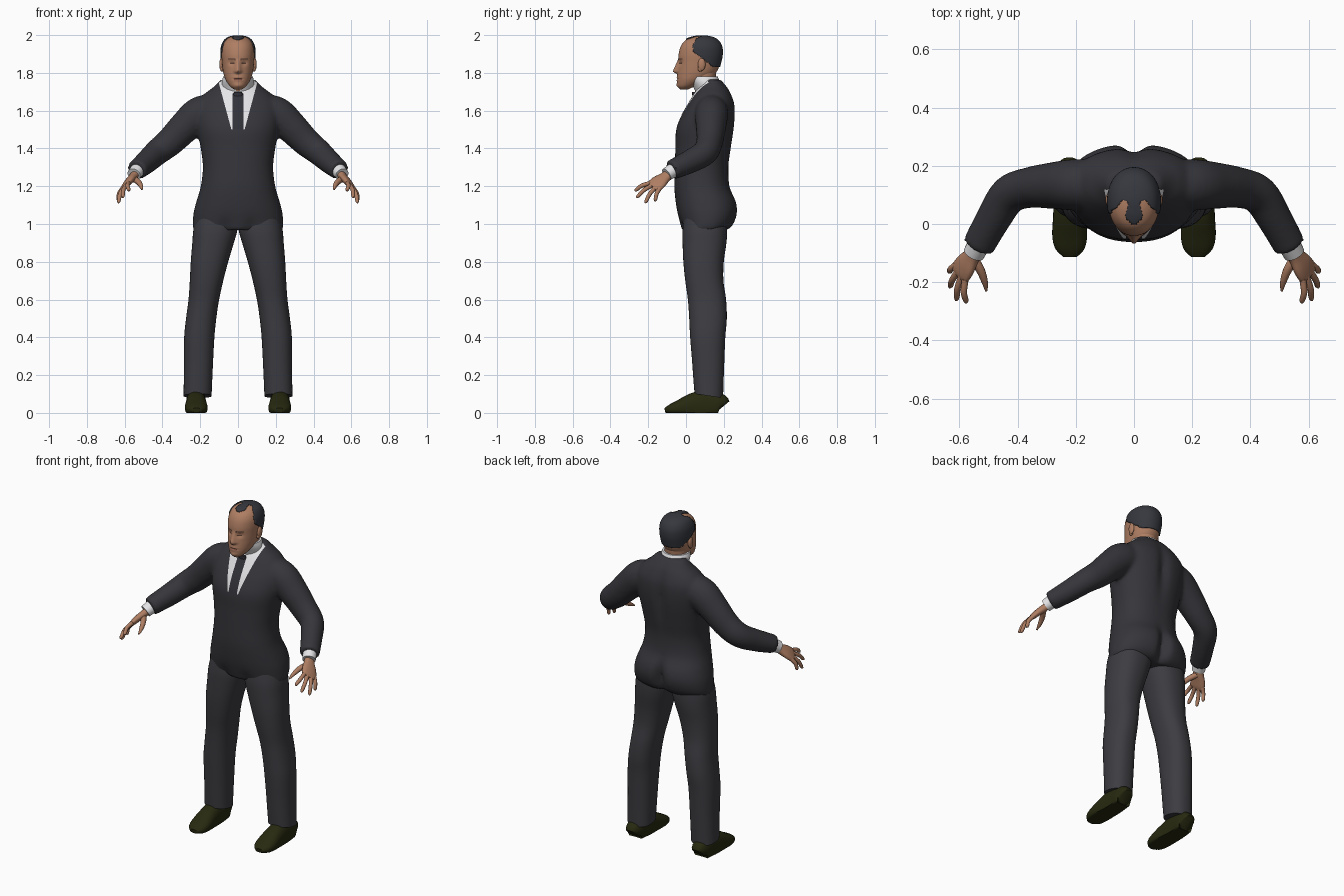
import bpy, bmesh, math
from mathutils import Vector, Matrix

if "Cube" in bpy.data.objects:
    bpy.data.objects.remove(bpy.data.objects["Cube"])

def mat(name, *c):
    m = bpy.data.materials.new(name)
    m.diffuse_color = (*c, 1)
    m.use_nodes = True
    m.node_tree.nodes["Principled BSDF"].inputs["Base Color"].default_value = m.diffuse_color
    return m

JACKET = mat("jacket charcoal", .036, .036, .043)
TROUSER = mat("trouser charcoal", .046, .046, .054)
WHITE = mat("shirt white", .80, .80, .82)
TIE = mat("tie dark", .030, .030, .040)
SKIN = mat("skin", .43, .21, .125)
LIPS = mat("lips", .28, .11, .075)
HAIR = mat("hair black", .036, .039, .048)
BROWN = mat("brow brown", .09, .045, .03)
SHOE = mat("shoe olive", .020, .022, .005)

def spline(secs, sub):
    """Catmull-Rom interpolation of section tuples."""
    out = []
    for i in range(len(secs) - 1):
        p = [secs[max(0, min(len(secs) - 1, i + k))] for k in (-1, 0, 1, 2)]
        for s in range(sub):
            t = s / sub
            out.append([.5 * (2*b + (c-a)*t + (2*a-5*b+4*c-d)*t*t + (3*b-a-3*c+d)*t**3)
                        for a, b, c, d in zip(*p)])
    return out + [list(secs[-1])]

def loft(bm, secs, n=32, sub=4, width=None, p=2.0):
    """Skin rings of (x, y, z, half width, half depth); width=None keeps rings level."""
    rows = spline(secs, sub)
    pts = [Vector(r[:3]) for r in rows]
    rings = []
    for i, r in enumerate(rows):
        u, v = Vector((1, 0, 0)), Vector((0, 1, 0))
        if width is not None:
            t = (pts[min(i + 1, len(pts) - 1)] - pts[max(i - 1, 0)]).normalized()
            u = Vector(width)
            u = (u - t * u.dot(t)).normalized()
            v = t.cross(u)
        ring = []
        for k in range(n):
            c, s = math.cos(k * math.tau / n), math.sin(k * math.tau / n)
            a = math.copysign(abs(c) ** (2 / p), c) * max(r[3], .001)
            b = math.copysign(abs(s) ** (2 / p), s) * max(r[4], .001)
            ring.append(bm.verts.new(pts[i] + u * a + v * b))
        rings.append(ring)
    for A, B in zip(rings, rings[1:]):
        for k in range(n):
            bm.faces.new((A[k], A[(k+1) % n], B[(k+1) % n], B[k]))
    bm.faces.new(rings[0][::-1])
    bm.faces.new(rings[-1])

def ball(bm, loc, size):
    bmesh.ops.create_uvsphere(bm, u_segments=20, v_segments=12, radius=1,
        matrix=Matrix.Translation(loc) @ Matrix.Diagonal((*size, 1)))

def finish(bm, name, mats, mirror=False, normals=True):
    if normals:
        bmesh.ops.recalc_face_normals(bm, faces=bm.faces)
    me = bpy.data.meshes.new(name)
    bm.to_mesh(me)
    bm.free()
    for m in mats:
        me.materials.append(m)
    me.polygons.foreach_set("use_smooth", [True] * len(me.polygons))
    me.set_sharp_from_angle(angle=math.radians(50))
    ob = bpy.data.objects.new(name, me)
    bpy.context.collection.objects.link(ob)
    if mirror:
        ob.modifiers.new("mirror", 'MIRROR').use_bisect_axis[0] = False
    return ob

def level(rows):
    """(z, half width, front y, back y) -> loft sections"""
    return [(0, (f + b) / 2, z, w, (b - f) / 2) for z, w, f, b in rows]

def bump(d, s):
    return math.exp(-(d / s) ** 2)

# Jacket: torso and sleeves fused into one skin
bm = bmesh.new()
loft(bm, level([(.968, .238, -.022, .222), (1.0, .24, -.03, .255), (1.06, .235, -.045, .275),
    (1.12, .22, -.055, .268), (1.2, .197, -.062, .232), (1.3, .186, -.06, .225),
    (1.4, .197, -.056, .24), (1.5, .215, -.052, .256), (1.58, .222, -.022, .262),
    (1.64, .212, .012, .258), (1.69, .175, .042, .24), (1.725, .13, .065, .22),
    (1.765, .092, .095, .185)]), 72, 6, p=2.25)
for v in bm.verts:
    if v.co.y > .12:    # seat cleft and spine groove
        seat = .05 * bump(v.co.z - 1.05, .09)
        spine = .02 * bump(v.co.z - 1.55, .15)
        v.co.y -= (seat + spine) * bump(v.co.x, .03)
    elif v.co.y < 0:    # pleat at the front of the hem
        v.co.y += .015 * bump(v.co.z - .97, .05) * bump(abs(v.co.x) - .07, .03)
ARM = [(.10, .135, 1.605, .085, .08), (.20, .135, 1.582, .094, .088), (.28, .132, 1.515, .085, .08),
       (.36, .125, 1.435, .076, .07), (.43, .10, 1.378, .069, .066), (.485, .015, 1.328, .062, .06),
       (.537, -.078, 1.285, .052, .056)]
for sx in (1, -1):
    loft(bm, [(s[0] * sx, *s[1:]) for s in ARM], 32, 5, width=(0, 0, 1))
raw = finish(bm, "jacket", [JACKET, WHITE, TIE])
rm = raw.modifiers.new("fuse", 'REMESH')
rm.mode, rm.voxel_size = 'VOXEL', .011
sm = raw.modifiers.new("soften", 'SMOOTH')
sm.factor, sm.iterations = .5, 5
fused = bpy.data.meshes.new_from_object(raw.evaluated_get(bpy.context.evaluated_depsgraph_get()))
bpy.data.objects.remove(raw)
bm = bmesh.new()
bm.from_mesh(fused)
# Cut the shirt opening and the tie into the jacket front
cuts = [((0, 0, z), (0, 0, 1)) for z in (1.5, 1.69)]
for sx in (1, -1):
    cuts += [((.035 * sx, 0, 1.5), (sx, 0, -.27)), ((.028 * sx, 0, 1.5), (1, 0, 0))]
for co, no in cuts:
    bmesh.ops.bisect_plane(bm, geom=bm.verts[:] + bm.edges[:] + bm.faces[:],
                           plane_co=co, plane_no=no, dist=1e-5)
for f in bm.faces:
    c = f.calc_center_median()
    f.material_index = 0
    if c.y < .12 and c.z > 1.5 and abs(c.x) < .035 + (c.z - 1.5) * .27:
        f.material_index = 2 if abs(c.x) < .028 and c.z < 1.69 else 1
finish(bm, "jacket", [JACKET, WHITE, TIE], normals=False)

# Shirt collar
bm = bmesh.new()
loft(bm, level([(1.62, .08, .075, .2), (1.70, .084, .05, .195), (1.75, .086, .025, .18),
                (1.78, .078, .012, .168)]), 40, 4)
finish(bm, "shirt_collar", [WHITE])

# Tie knot
bm = bmesh.new()
loft(bm, [(0, .047, 1.66, .027, .012), (0, .044, 1.698, .022, .012)], 16, 2, p=3)
finish(bm, "tie_knot", [TIE])

# Trouser legs: (z, inner x, outer x, front y, back y)
LEG = [(1.04, .0, .22, -.01, .215), (.97, .003, .236, -.018, .218), (.9, .022, .242, -.018, .214),
       (.8, .052, .25, -.014, .2), (.7, .078, .255, -.004, .198), (.6, .1, .262, .01, .212),
       (.5, .115, .275, .017, .216), (.4, .125, .285, .022, .208), (.25, .133, .286, .034, .202),
       (.09, .14, .288, .045, .196)]
bm = bmesh.new()
loft(bm, [((i + o) / 2, (f + b) / 2, z, (o - i) / 2, (b - f) / 2) for z, i, o, f, b in LEG],
     40, 4, p=2.3)
for v in bm.verts:      # hem drops toward the heel
    if v.co.z < .12:
        v.co.z += (.12 - v.co.y) * .15
finish(bm, "trouser_legs", [TROUSER], mirror=True)

# Shoes with flat soles
bm = bmesh.new()
loft(bm, [(.222, .192, .03, .035, .045), (.222, .175, .04, .05, .065), (.222, .1, .04, .053, .08),
          (.222, .03, .035, .056, .068), (.221, -.04, .025, .06, .042), (.22, -.085, .018, .05, .026),
          (.22, -.112, .014, .025, .012)], 28, 4, width=(1, 0, 0), p=2.4)
for v in bm.verts:
    v.co.z = max(v.co.z, 0)
finish(bm, "shoes", [SHOE], mirror=True)

# Shirt cuffs
bm = bmesh.new()
loft(bm, [(.525, -.055, 1.293, .04, .04), (.551, -.103, 1.262, .035, .037)], 24, 2, width=(0, 0, 1))
finish(bm, "shirt_cuffs", [WHITE], mirror=True)

# Hands: palm, four fingers and thumb
bm = bmesh.new()
W = Vector((.45, .8, -.4)).normalized()
K = Vector((.595, -.165, 1.203))
loft(bm, [(.54, -.085, 1.27, .026, .022), (.557, -.11, 1.248, .031, .021),
          (.578, -.14, 1.225, .043, .019), (*K, .045, .015), (.602, -.178, 1.194, .036, .009)],
     20, 4, width=W, p=2.3)
TIPS = [(.578, -.272, 1.177), (.612, -.263, 1.141), (.635, -.218, 1.112), (.637, -.165, 1.122)]
for i, tip in enumerate(TIPS):
    a, b = K + W * (-.033 + .022 * i), Vector(tip)
    m = a.lerp(b, .5) + Vector((.006, -.003, .006))
    loft(bm, [(*a, .012, .012), (*m, .011, .011), (*a.lerp(b, .88), .0095, .0095), (*b, .004, .004)],
         12, 4, width=W)
loft(bm, [(.553, -.118, 1.24, .017, .017), (.527, -.16, 1.222, .015, .015),
          (.513, -.2, 1.2, .011, .011), (.508, -.23, 1.182, .004, .004)], 12, 4, width=W)
finish(bm, "hands", [SKIN], mirror=True)

# Head with sockets, nose, lips and brows shaped by rule
HEAD = [(1.712, .02, -.03, .01), (1.73, .043, -.044, .05), (1.76, .064, -.047, .11),
        (1.79, .075, -.046, .15), (1.82, .081, -.043, .17), (1.86, .085, -.041, .182),
        (1.90, .088, -.039, .189), (1.94, .085, -.028, .186), (1.97, .07, -.006, .167),
        (1.988, .045, .03, .135), (1.996, .012, .07, .095)]

def front_shape(c):
    if c.y > .03:
        return 0
    ramp = max(0, min(1, (1.875 - c.z) / .06)) * max(0, min(1, (c.z - 1.792) / .014))
    nose = .024 * ramp * bump(c.x, .009 + .008 * ramp)
    socket = .009 * bump(abs(c.x) - .033, .016) * bump(c.z - 1.853, .013)
    mouth = .004 * bump(c.x, .025) * (bump(c.z - 1.768, .013) - 2 * bump(c.z - 1.768, .004))
    chin = .005 * bump(c.x, .02) * bump(c.z - 1.733, .012)
    return socket - nose - mouth - chin

bm = bmesh.new()
loft(bm, level(HEAD), 96, 7, p=2.1)
for v in bm.verts:
    v.co.y += front_shape(v.co)
for f in bm.faces:
    c, ax = f.calc_center_median(), abs(f.calc_center_median().x)
    if c.y < .02:
        if ax < .024 and abs(c.z - 1.768) < .006:
            f.material_index = 1
        elif .014 < ax < .052 and abs(c.z - 1.874 + .1 * abs(ax - .035)) < .0035:
            f.material_index = 2
        elif .02 < ax < .045 and abs(c.z - 1.853) < .0035:
            f.material_index = 2
finish(bm, "head", [SKIN, LIPS, BROWN])

# Neck
bm = bmesh.new()
loft(bm, level([(1.70, .066, .05, .17), (1.76, .067, .025, .158), (1.80, .068, .02, .16),
                (1.85, .066, .02, .165)]), 40, 3)
finish(bm, "neck", [SKIN])

# Ears
bm = bmesh.new()
ball(bm, (.088, .083, 1.845), (.011, .02, .034))
ball(bm, (.084, .076, 1.822), (.010, .013, .016))
finish(bm, "ears", [SKIN], mirror=True)

# Hair: shell over the skull with receding temples and a central tuft
def is_hair(c):
    ax = abs(c.x)
    if c.z > 1.955 and -.003 < c.y < .1 and ax < .029 - max(0, c.y - .03) * .25 \
            and ax < .006 + (c.y + .003) * 1.1:
        return True
    edge = .037 + max(0, 1.915 - c.z) * 1.3
    if c.z > 1.955:
        edge += .045 * bump(ax - .035, .03)
    return c.z > 1.83 and c.y > edge

bm = bmesh.new()
loft(bm, level([(z + (.003 if z > 1.95 else 0), w + .005, f - .005, b + .006)
                for z, w, f, b in HEAD]), 96, 7, p=2.1)
bmesh.ops.recalc_face_normals(bm, faces=bm.faces)
bmesh.ops.delete(bm, geom=[f for f in bm.faces if not is_hair(f.calc_center_median())],
                 context='FACES')
hair = finish(bm, "hair", [HAIR], normals=False)
th = hair.modifiers.new("thickness", 'SOLIDIFY')
th.thickness, th.offset = .009, -1
